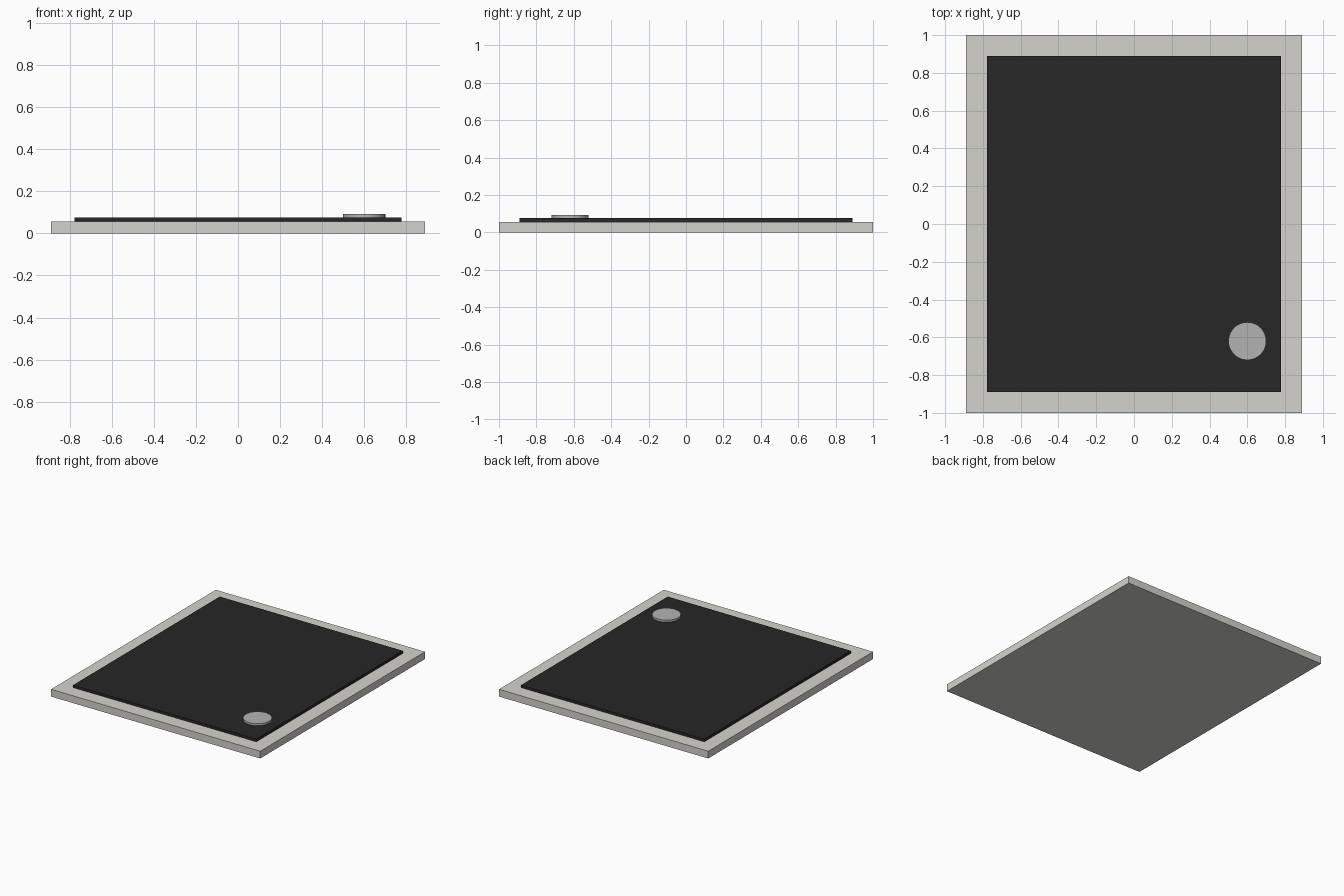
import bpy

if "Cube" in bpy.data.objects:
    bpy.data.objects.remove(bpy.data.objects["Cube"])


def paint(obj, name, rgb):
    mat = bpy.data.materials.new(name)
    mat.diffuse_color = (*rgb, 1)
    mat.use_nodes = True
    mat.node_tree.nodes["Principled BSDF"].inputs["Base Color"].default_value = mat.diffuse_color
    obj.data.materials.append(mat)


def slab(name, width, depth, z0, z1):
    bpy.ops.mesh.primitive_cube_add(size=1, location=(0, 0, (z0 + z1) / 2))
    obj = bpy.context.object
    obj.name = name
    obj.scale = (width, depth, z1 - z0)
    bpy.ops.object.transform_apply(location=False, rotation=False, scale=True)
    return obj


# Pale base plate
base = slab("base_plate", 1.778, 2.0, 0, 0.056)
paint(base, "pale_stone", (0.66, 0.65, 0.61))

# Dark top panel
panel = slab("dark_panel", 1.556, 1.778, 0.056, 0.076)
paint(panel, "near_black", (0.02, 0.02, 0.02))

# Round button in the front right corner
bpy.ops.mesh.primitive_cylinder_add(vertices=48, radius=0.1, depth=0.016,
                                    location=(0.6, -0.62, 0.084))
button = bpy.context.object
button.name = "round_button"
bpy.ops.object.shade_smooth_by_angle()
paint(button, "silver_grey", (0.45, 0.45, 0.45))
